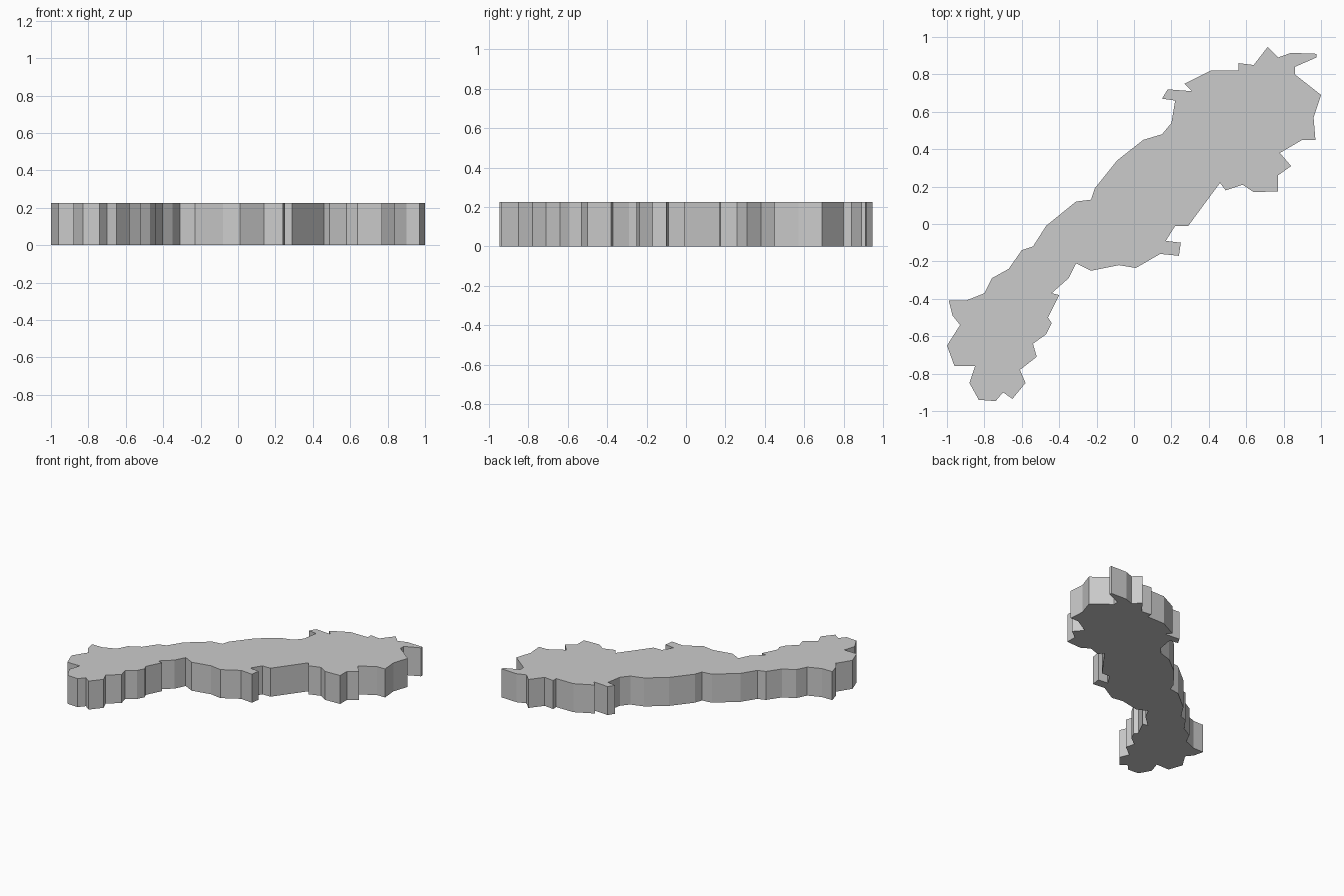
import bpy
import bmesh

HEIGHT = 0.225

# Simplified outline of the slab, clockwise from the west corner
OUTLINE = [
    # north-west side
    (-.99, -.41), (-.90, -.41), (-.80, -.37), (-.76, -.29), (-.67, -.24),
    (-.60, -.14), (-.54, -.12), (-.47, -.01), (-.31, .12), (-.23, .13),
    (-.21, .19), (-.09, .34), (.05, .45), (.15, .48), (.20, .54),
    (.22, .66), (.15, .67), (.18, .72), (.31, .71), (.27, .75),
    # north-east head
    (.41, .82), (.56, .82), (.56, .86), (.64, .85), (.715, .947),
    (.77, .89), (.84, .915), (.975, .91), (.975, .89), (.86, .84),
    (.86, .80), (1, .69), (.96, .57), (.97, .45), (.90, .45),
    (.78, .38), (.84, .31), (.77, .26), (.77, .175), (.64, .17),
    # south-east side
    (.58, .21), (.49, .18), (.46, .22), (.29, -.01), (.22, -.01),
    (.17, -.09), (.25, -.10), (.24, -.17), (.14, -.16), (.01, -.235),
    (-.08, -.22), (-.23, -.25), (-.31, -.21), (-.35, -.29), (-.44, -.37),
    # south-west foot
    (-.40, -.38), (-.46, -.50), (-.44, -.53), (-.47, -.59), (-.54, -.64),
    (-.52, -.71), (-.61, -.78), (-.58, -.85), (-.65, -.935), (-.70, -.90),
    (-.74, -.947), (-.83, -.94), (-.88, -.85), (-.85, -.76), (-.96, -.76),
    (-1, -.65), (-.93, -.54), (-.97, -.49),
]

# Extrude the outline into a flat-sided slab
bm = bmesh.new()
base = bm.faces.new([bm.verts.new((x, y, 0)) for x, y in OUTLINE])
result = bmesh.ops.extrude_face_region(bm, geom=[base], use_keep_orig=True)
top_verts = [g for g in result["geom"] if isinstance(g, bmesh.types.BMVert)]
bmesh.ops.translate(bm, verts=top_verts, vec=(0, 0, HEIGHT))
bmesh.ops.recalc_face_normals(bm, faces=bm.faces)

mesh = bpy.data.meshes.new("region_slab")
bm.to_mesh(mesh)
bm.free()
bpy.context.collection.objects.link(bpy.data.objects.new("region_slab", mesh))
